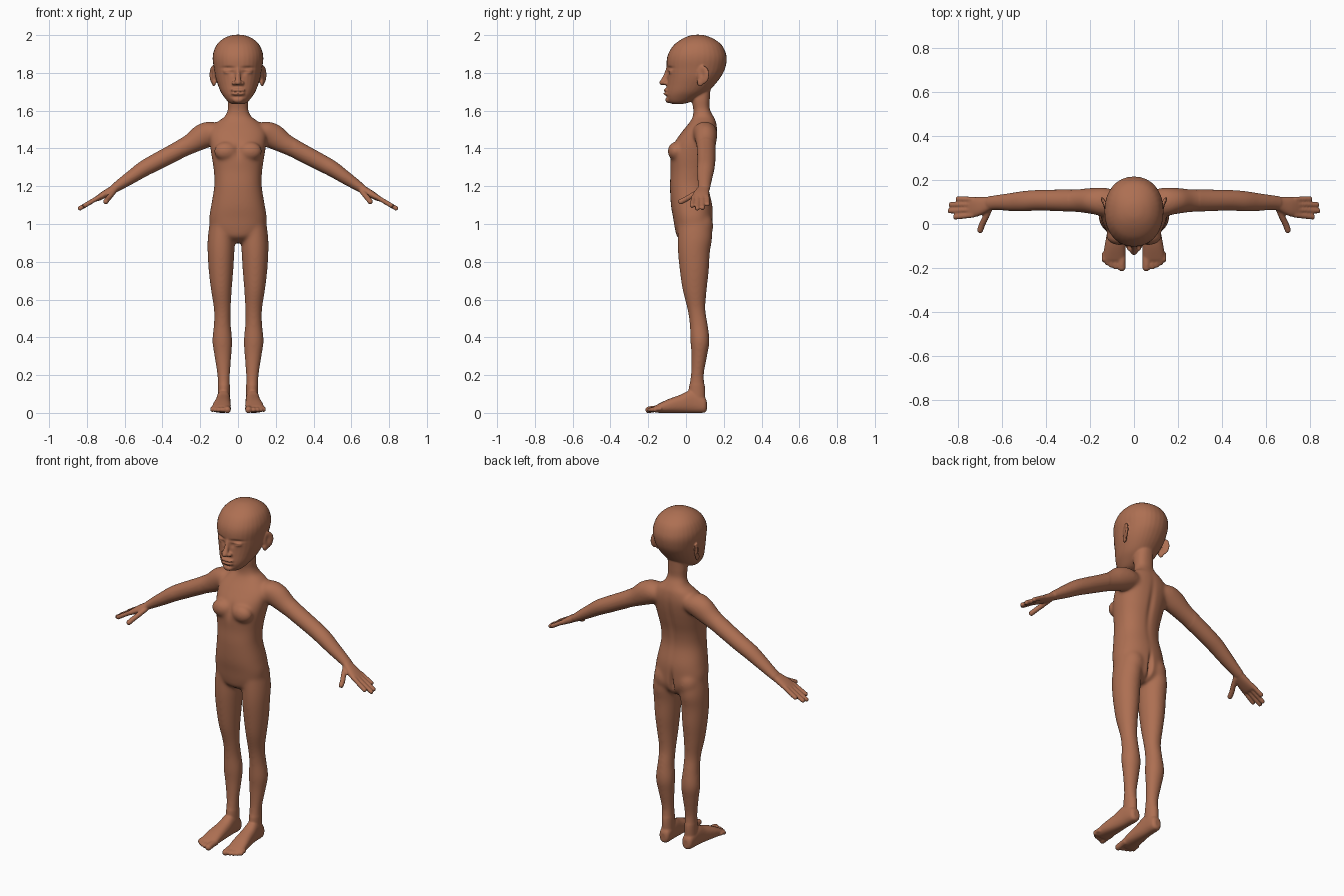
import bpy, bmesh, math
from mathutils import Vector, Matrix

bm = bmesh.new()
X, Y, Z = Vector((1, 0, 0)), Vector((0, 1, 0)), Vector((0, 0, 1))


def catmull(a, b, c, d, t):
    return 0.5 * (2 * b + (c - a) * t + (2 * a - 5 * b + 4 * c - d) * t * t + (3 * b - a - 3 * c + d) * t ** 3)


def loft(keys, u, v, side=1, power=2.0, n=32, steps=6):
    """Closed smooth tube through keys (x, y, z, radius along u, radius along v)."""
    rows = []
    for i in range(len(keys) - 1):
        q = [keys[max(i - 1, 0)], keys[i], keys[i + 1], keys[min(i + 2, len(keys) - 1)]]
        rows += [[catmull(*p, k / steps) for p in zip(*q)] for k in range(steps)]
    rows.append(keys[-1])
    rings = []
    for x, y, z, ru, rv in rows:
        ring = []
        for k in range(n):
            c, s = math.cos(2 * math.pi * k / n), math.sin(2 * math.pi * k / n)
            p = Vector((x, y, z))
            p += u * ru * math.copysign(abs(c) ** (2 / power), c)
            p += v * rv * math.copysign(abs(s) ** (2 / power), s)
            p.x *= side
            ring.append(bm.verts.new(p))
        rings.append(ring)
    for a, b in zip(rings, rings[1:]):
        for k in range(n):
            bm.faces.new((a[k], a[(k + 1) % n], b[(k + 1) % n], b[k]))
    bm.faces.new(rings[0])
    bm.faces.new(rings[-1])


def stack(keys, power):
    """Upright form from keys (z, front y, back y, half width)."""
    loft([(0, (f + b) / 2, z, w, (b - f) / 2) for z, f, b, w in keys], X, Y, 1, power)


def ball(loc, size, turn=0):
    bmesh.ops.create_uvsphere(bm, u_segments=24, v_segments=16, radius=1, matrix=Matrix.Translation(loc)
                              @ Matrix.Rotation(turn, 4, 'Z') @ Matrix.Diagonal((*size, 1)))


def finger(points, r, side):
    """Round-ended digit along a few points."""
    points = [Vector(p) for p in points]
    d = (points[-1] - points[0]).normalized()
    u = d.cross(Z).normalized()
    keys = [(*p, r, r) for p in points]
    keys += [(*(points[-1] + d * r * e), r * w, r * w) for e, w in ((0.5, 0.87), (0.85, 0.5), (1, 0.1))]
    loft(keys, u, d.cross(u), side, n=14, steps=4)


# torso and neck
stack([(.9, 0, .09, .04), (.93, -.045, .125, .10), (.97, -.058, .14, .142), (1.03, -.068, .143, .152),
       (1.1, -.08, .14, .142), (1.2, -.085, .12, .126), (1.28, -.082, .125, .128), (1.36, -.083, .145, .14),
       (1.43, -.062, .16, .15), (1.49, -.02, .166, .15), (1.54, .02, .16, .11), (1.57, .036, .146, .07),
       (1.61, .038, .126, .054), (1.66, .03, .126, .054), (1.72, .03, .13, .05)], 2.3)

# head
stack([(1.635, -.07, -.02, .03), (1.645, -.092, .02, .05), (1.67, -.105, .07, .072), (1.70, -.106, .115, .092),
       (1.74, -.102, .155, .108), (1.78, -.10, .185, .12), (1.82, -.102, .206, .127), (1.87, -.102, .216, .134),
       (1.91, -.09, .209, .130), (1.95, -.062, .187, .112), (1.98, -.02, .147, .08), (1.997, .02, .105, .042),
       (2.002, .05, .075, .012)], 2.15)

# nose and lips
loft([(0, -.092, 1.83, .012, .012), (0, -.106, 1.79, .012, .012), (0, -.122, 1.752, .017, .017),
      (0, -.118, 1.737, .014, .014)], X, Y)
ball((0, -.125, 1.748), (.017, .017, .014))
ball((0, -.104, 1.708), (.04, .016, .009))
ball((0, -.103, 1.690), (.036, .017, .010))
ball((0, -.092, 1.658), (.03, .018, .018))

for s in (1, -1):
    # nostril, eyelid, ear
    ball((s * .02, -.108, 1.746), (.014, .016, .011))
    ball((s * .054, -.076, 1.807), (.026, .018, .013), s * .35)
    ball((s * .134, .09, 1.79), (.010, .036, .05), -s * .4)
    ball((s * .128, .075, 1.75), (.010, .018, .022), -s * .3)
    # chest and buttock
    ball((s * .065, -.055, 1.385), (.062, .042, .05))
    ball((s * .075, .075, .99), (.068, .07, .085))

    # arm
    ax = Vector((.09, 0, .16)).normalized()
    loft([(.07, .10, 1.49, .05, .05), (.13, .10, 1.485, .065, .065), (.19, .105, 1.462, .06, .067),
          (.25, .106, 1.425, .053, .054), (.31, .107, 1.393, .05, .048), (.43, .108, 1.33, .047, .045),
          (.5, .104, 1.292, .046, .042), (.56, .10, 1.252, .041, .036), (.62, .098, 1.212, .034, .029),
          (.66, .095, 1.185, .032, .023)], Y, ax, s)
    # palm
    ax = Vector((.51, 0, .86))
    loft([(.64, .097, 1.197, .028, .022), (.67, .088, 1.178, .035, .021), (.71, .079, 1.155, .044, .019),
          (.745, .076, 1.134, .046, .014), (.755, .076, 1.128, .04, .009)], Y, ax, s, 2.4)
    # fingers and thumb
    for base, tip, end in ((.112, .114, .80), (.089, .088, .832), (.065, .06, .837), (.041, .032, .812)):
        finger([(x, y, 1.193 - (x - .65) * .59) for x, y in
                ((.73, base), ((.73 + end) / 2, (base + tip) / 2), (end, tip))], .0125, s)
    finger([(.655, .075, 1.175), (.675, .03, 1.15), (.69, 0, 1.132), (.70, -.028, 1.118)], .0145, s)

    # leg
    loft([(.08, .045, 1.02, .068, .088), (.088, .047, .93, .072, .092), (.09, .042, .85, .071, .085),
          (.09, .044, .75, .065, .077), (.088, .046, .65, .055, .064), (.083, .055, .55, .045, .048),
          (.083, .067, .47, .045, .048), (.083, .074, .38, .053, .051), (.08, .07, .3, .045, .042),
          (.076, .06, .2, .034, .035), (.075, .058, .12, .032, .044), (.075, .06, .04, .032, .04)], X, Y, s)
    # foot
    loft([(.075, .11, .038, .016, .024), (.075, .095, .043, .031, .042), (.077, .03, .06, .036, .06),
          (.08, -.03, .048, .041, .048), (.086, -.1, .035, .048, .035), (.09, -.155, .022, .05, .021),
          (.09, -.168, .02, .046, .015)], X, Z, s, 2.4)
    # toes
    for x, y, r in ((.056, -.198, .018), (.083, -.195, .0125), (.103, -.187, .0125), (.121, -.177, .012), (.136, -.163, .012)):
        finger([(x - .002, -.13, .022), (x, -.165, .021), (x, y, .016)], r, s)

bmesh.ops.recalc_face_normals(bm, faces=bm.faces)
mesh = bpy.data.meshes.new("body")
bm.to_mesh(mesh)
bm.free()
body = bpy.data.objects.new("body", mesh)
bpy.context.collection.objects.link(body)
bpy.context.view_layer.objects.active = body
body.select_set(True)

# fuse all parts into one skin
mod = body.modifiers.new("fuse", 'REMESH')
mod.mode = 'VOXEL'
mod.voxel_size = 0.005
bpy.ops.object.modifier_apply(modifier="fuse")

bm = bmesh.new()
bm.from_mesh(body.data)
# soften the joins of trunk, shoulders, hips and neck
trunk = [v for v in bm.verts if (.8 < v.co.z < 1.62 and abs(v.co.x) < .3) or (v.co.z > .15 and v.co.z < .8)]
for i in range(25):
    bmesh.ops.smooth_vert(bm, verts=trunk, factor=.5, use_axis_x=True, use_axis_y=True, use_axis_z=True)
for i in range(3):
    bmesh.ops.smooth_vert(bm, verts=bm.verts, factor=.5, use_axis_x=True, use_axis_y=True, use_axis_z=True)

# pressed-in details: (x, y, z), spread, push along y
dents = [((.054, -.1, 1.826), (.032, .06, .008), .009), ((.056, -.1, 1.806), (.024, .05, .0035), .004),
         ((.03, -.1, 1.80), (.012, .05, .014), .006), ((0, -.12, 1.699), (.034, .03, .004), .007),
         ((0, -.1, 1.674), (.035, .03, .007), .005), ((0, .14, .98), (.012, .05, .06), -.022),
         ((0, .16, 1.32), (.018, .05, .15), -.009), ((0, -.08, 1.39), (.015, .05, .05), .006)]
for v in bm.verts:
    p = v.co.copy()
    for c, w, push in dents:
        e = ((abs(p.x) - c[0]) / w[0]) ** 2 + ((p.y - c[1]) / w[1]) ** 2 + ((p.z - c[2]) / w[2]) ** 2
        if e < 9:
            v.co.y += push * math.exp(-e)
    # ear hollow
    e = ((p.y - .085) / .013) ** 2 + ((p.z - 1.795) / .024) ** 2
    if abs(p.x) > .125 and e < 9:
        v.co.x -= math.copysign(.007 * math.exp(-e), p.x)
bm.to_mesh(body.data)
bm.free()

skin = bpy.data.materials.new("brown skin")
skin.diffuse_color = (.42, .16, .085, 1)
body.data.materials.clear()
body.data.materials.append(skin)
for poly in body.data.polygons:
    poly.material_index = 0
    poly.use_smooth = True
